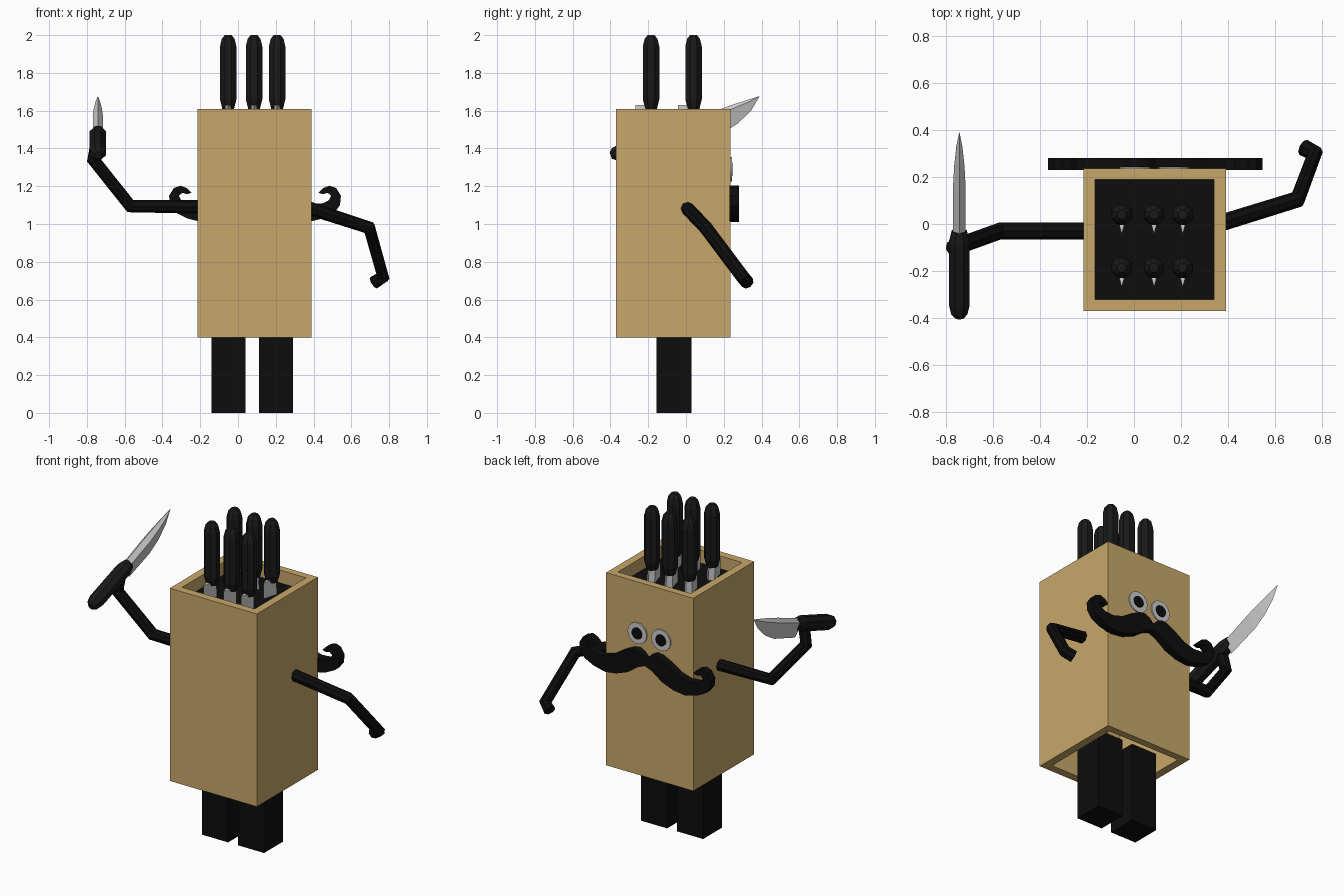
import bpy, bmesh
from math import sin, cos, pi, radians

if "Cube" in bpy.data.objects:
    bpy.data.objects.remove(bpy.data.objects["Cube"])


def material(name, rgb):
    m = bpy.data.materials.new(name)
    m.diffuse_color = (*rgb, 1)
    m.use_nodes = True
    m.node_tree.nodes["Principled BSDF"].inputs["Base Color"].default_value = m.diffuse_color
    return m


WOOD = material("wood", (0.58, 0.39, 0.145))
BLACK = material("black", (0.004, 0.004, 0.004))
GRIP = material("grip", (0.010, 0.010, 0.010))


def loft(name, rings, mat=None, closed=False):
    """Skin a list of equal-length point rings; cap the ends unless closed."""
    bm = bmesh.new()
    vs = [[bm.verts.new(p) for p in ring] for ring in rings]
    n = len(rings[0])
    pairs = list(zip(vs, vs[1:])) + ([(vs[-1], vs[0])] if closed else [])
    for a, b in pairs:
        for i in range(n):
            j = (i + 1) % n
            bm.faces.new((a[i], a[j], b[j], b[i]))
    if not closed:
        bm.faces.new(vs[0])
        bm.faces.new(vs[-1])
    bmesh.ops.recalc_face_normals(bm, faces=bm.faces)
    me = bpy.data.meshes.new(name)
    bm.to_mesh(me)
    bm.free()
    ob = bpy.data.objects.new(name, me)
    bpy.context.collection.objects.link(ob)
    if mat:
        me.materials.append(mat)
    return ob


def rect(x0, x1, y0, y1, z):
    return [(x0, y0, z), (x1, y0, z), (x1, y1, z), (x0, y1, z)]


def box(name, x0, x1, y0, y1, z0, z1, mat):
    return loft(name, [rect(x0, x1, y0, y1, z0), rect(x0, x1, y0, y1, z1)], mat)


def disc(name, x, z, r, y0, y1, mat=None, n=20):
    ring = [(x + r * cos(2 * pi * i / n), z + r * sin(2 * pi * i / n)) for i in range(n)]
    return loft(name, [[(px, y, pz) for px, pz in ring] for y in (y0, y1)], mat)


def knife(name, loc, tilt=0.0):
    """Handle up +z, blade down -z, cutting edge towards -y."""
    profile = [(0, 0.034), (0.05, 0.047), (0.33, 0.047), (0.37, 0.037), (0.39, 0.02)]
    handle = loft(name + "_handle",
                  [[(r * cos(pi * (i + 0.5) / 4), r * sin(pi * (i + 0.5) / 4), z) for i in range(8)]
                   for z, r in profile], GRIP)
    # stations: z, spine y, edge y, half thickness
    stations = [(0.02, 0.032, -0.082, 0.026), (-0.2, 0.042, -0.082, 0.027),
                (-0.3, 0.044, -0.06, 0.022), (-0.39, 0.042, -0.018, 0.013),
                (-0.455, 0.04, 0.037, 0.001)]
    blade = loft(name + "_blade",
                 [[(0, s, z), (w, s - 0.2 * (s - e), z), (0, e, z), (-w, s - 0.2 * (s - e), z)]
                  for z, s, e, w in stations])
    for ob in (handle, blade):
        ob.location = loc
        ob.rotation_euler = (tilt, 0, 0)


def arm(name, points):
    cu = bpy.data.curves.new(name, "CURVE")
    cu.dimensions = "3D"
    cu.bevel_depth = 0.036
    cu.bevel_resolution = 2
    cu.use_fill_caps = True
    sp = cu.splines.new("POLY")
    sp.points.add(len(points) - 1)
    for p, co in zip(sp.points, points):
        p.co = (*co, 1)
    sp.use_smooth = False
    cu.materials.append(BLACK)
    ob = bpy.data.objects.new(name, cu)
    bpy.context.collection.objects.link(ob)
    bpy.ops.object.select_all(action="DESELECT")
    ob.select_set(True)
    bpy.context.view_layer.objects.active = ob
    bpy.ops.object.convert(target="MESH")


# Hollow wooden block with a recessed black slot panel
outer, inner = (-0.215, 0.39, -0.37, 0.235), (-0.165, 0.34, -0.32, 0.19)
loft("block_body", [rect(*outer, 0.4), rect(*outer, 1.61), rect(*inner, 1.61), rect(*inner, 0.4)],
     WOOD, closed=True)
box("slot_panel", *inner, 1.50, 1.53, BLACK)

# Legs
for side, x0, x1 in (("left", -0.14, 0.04), ("right", 0.11, 0.29)):
    box(side + "_leg", x0, x1, -0.155, 0.03, 0, 0.5, BLACK)

# Stored knives, two rows of three, and the one held in the hand
for row, y in enumerate((-0.185, 0.04)):
    for col, x in enumerate((-0.052, 0.085, 0.207)):
        knife(f"stored_knife_{row}_{col}", (x, y, 1.61))
knife("held_knife", (-0.742, -0.03, 1.49), radians(109))

# Arms
arm("left_arm", [(-0.17, -0.03, 1.09), (-0.57, -0.03, 1.095), (-0.765, -0.10, 1.34),
                 (-0.742, -0.11, 1.45)])
arm("right_arm", [(0.34, -0.005, 1.095), (0.695, 0.105, 0.98), (0.768, 0.30, 0.72),
                  (0.72, 0.325, 0.69)])

# Eyes on the face side
for side, x in (("left", 0.005), ("right", 0.17)):
    disc(side + "_eye", x, 1.29, 0.066, 0.225, 0.243)
    disc(side + "_pupil", x, 1.29, 0.036, 0.23, 0.247, BLACK)

# Curled moustache: half outline mirrored about its centre and extruded
half = [(0, 1.16), (0.03, 1.19), (0.06, 1.205), (0.10, 1.20), (0.16, 1.17), (0.23, 1.125),
        (0.30, 1.105), (0.36, 1.11), (0.39, 1.125), (0.403, 1.15), (0.385, 1.165),
        (0.36, 1.158), (0.335, 1.165), (0.36, 1.19), (0.395, 1.203), (0.43, 1.19),
        (0.455, 1.15), (0.45, 1.10), (0.42, 1.06), (0.36, 1.03), (0.28, 1.01),
        (0.20, 1.02), (0.12, 1.05), (0.05, 1.10), (0, 1.12)]
outline = half + [(-u, z) for u, z in half[-2:0:-1]]
loft("moustache", [[(0.09 + u, y, z) for u, z in outline] for y in (0.23, 0.28)], BLACK)
